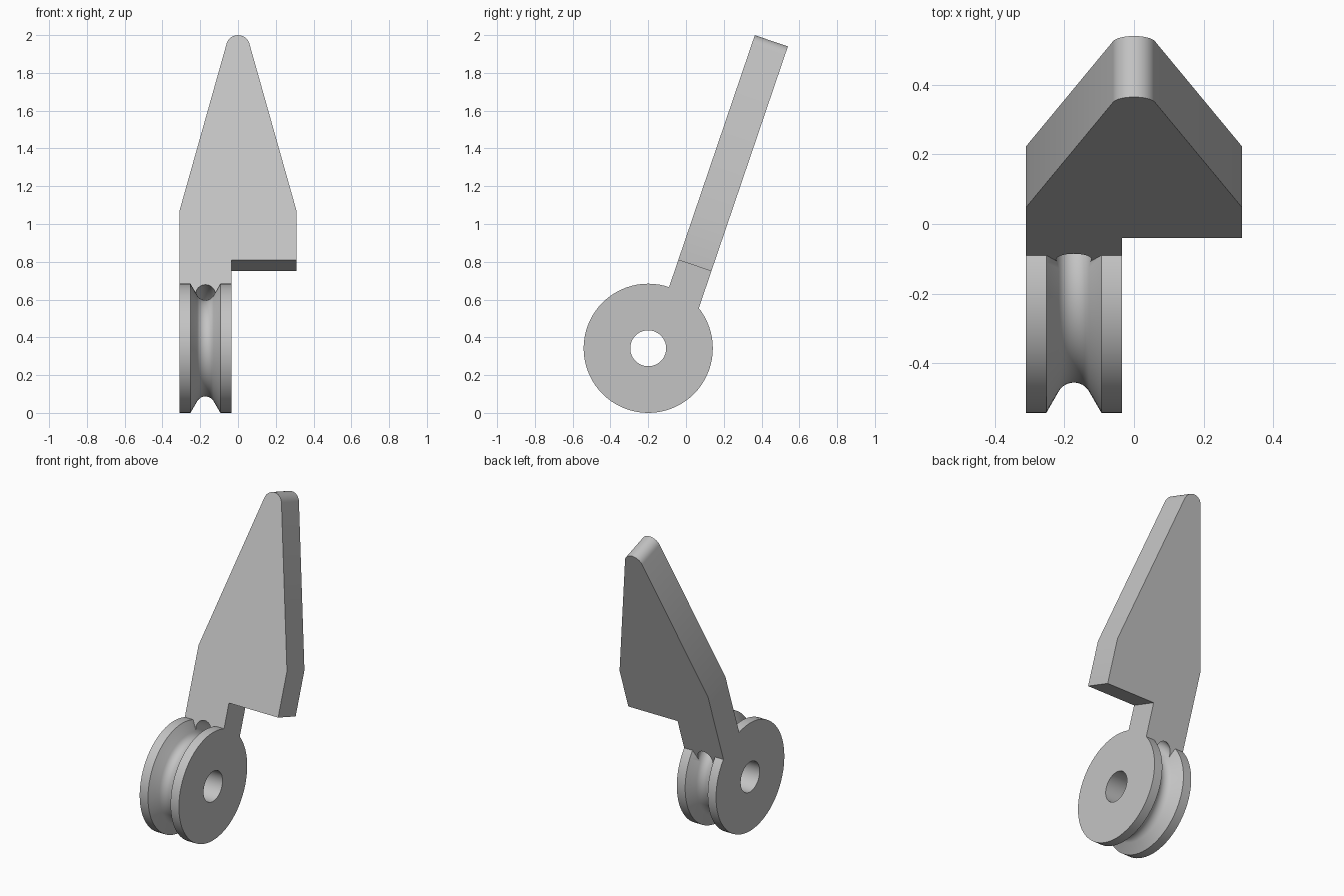
import bpy, bmesh, math

if "Cube" in bpy.data.objects:
    bpy.data.objects.remove(bpy.data.objects["Cube"])

AXLE_Y, AXLE_Z = -0.2, 0.342        # wheel centre
WX0, WX1 = -0.31, -0.035            # wheel width in x
GX = (WX0 + WX1) / 2                # groove centre
R, BORE = 0.342, 0.095
GR, GC = 0.05, 0.305                # groove arc radius and its distance from the axle
TILT = math.radians(18.8)           # lean of the blade
THICK, TIP = 0.185, 1.751

grey = bpy.data.materials.new("light grey")
grey.diffuse_color = (0.55, 0.55, 0.55, 1)
grey.use_nodes = True
grey.node_tree.nodes["Principled BSDF"].inputs["Base Color"].default_value = grey.diffuse_color


def make_object(name, bm):
    bmesh.ops.recalc_face_normals(bm, faces=bm.faces)
    mesh = bpy.data.meshes.new(name)
    bm.to_mesh(mesh)
    bm.free()
    ob = bpy.data.objects.new(name, mesh)
    bpy.context.collection.objects.link(ob)
    mesh.materials.append(grey)
    return ob


def lathe(name, profile, n=72):
    """Spin a closed (x, radius) profile around the axle."""
    bm = bmesh.new()
    rings = []
    for i in range(n):
        a = 2 * math.pi * i / n
        rings.append([bm.verts.new((x, AXLE_Y + r * math.cos(a), AXLE_Z + r * math.sin(a)))
                      for x, r in profile])
    m = len(profile)
    for i in range(n):
        p, q = rings[i], rings[(i + 1) % n]
        for j in range(m):
            k = (j + 1) % m
            bm.faces.new((p[j], p[k], q[k], q[j]))
    return make_object(name, bm)


def arc(cx, cy, r, a0, a1, n):
    return [(cx + r * math.cos(math.radians(a0 + (a1 - a0) * i / n)),
             cy + r * math.sin(math.radians(a0 + (a1 - a0) * i / n))) for i in range(n + 1)]


def boolean(target, other, op):
    mod = target.modifiers.new(op, 'BOOLEAN')
    mod.operation, mod.object, mod.solver = op, other, 'EXACT'
    bpy.context.view_layer.objects.active = target
    bpy.ops.object.modifier_apply(modifier=mod.name)
    bpy.data.objects.remove(other)


# Pulley wheel: bore, flat rims, V groove with a round floor
gx, gr = GR * math.cos(math.radians(30)), GC - GR * 0.5
half = gx + (R - gr) / math.tan(math.radians(60))
wheel = lathe("pulley_wheel", [(WX0, BORE), (WX0, R), (GX - half, R)]
              + arc(GX, GC, GR, 210, 330, 12)
              + [(GX + half, R), (WX1, R), (WX1, BORE)])

# Pointed blade: outline in (x, distance from axle), extruded through its thickness
r = 0.062
outline = [(WX0, 0.15), (WX1, 0.15), (WX1, 0.494), (0.31, 0.494), (0.31, 0.768)]
outline += arc(0, TIP - r, r, 14.9, 165.1, 16) + [(-0.31, 0.768)]
d = (math.sin(TILT), math.cos(TILT))
bm = bmesh.new()
layers = [[bm.verts.new((x, AXLE_Y + s * d[0] + t * d[1], AXLE_Z + s * d[1] - t * d[0]))
           for x, s in outline] for t in (0, THICK)]
for layer in layers:
    bm.faces.new(layer)
for j in range(len(outline)):
    k = (j + 1) % len(outline)
    bm.faces.new((layers[0][j], layers[0][k], layers[1][k], layers[1][j]))
blade = make_object("pointed_blade", bm)

# Cord tunnel: the round groove carries on through the blade's neck
cutter = lathe("tunnel_cutter", arc(GX, GC, GR + 0.001, -30, 210, 24)
               + [(GX - 0.04, 0.235), (GX + 0.04, 0.235)])
boolean(blade, cutter, 'DIFFERENCE')
boolean(blade, wheel, 'UNION')
blade.name = "pulley_with_blade"

bpy.ops.object.select_all(action='DESELECT')
blade.select_set(True)
bpy.context.view_layer.objects.active = blade
bpy.ops.object.shade_smooth_by_angle(angle=math.radians(25))
